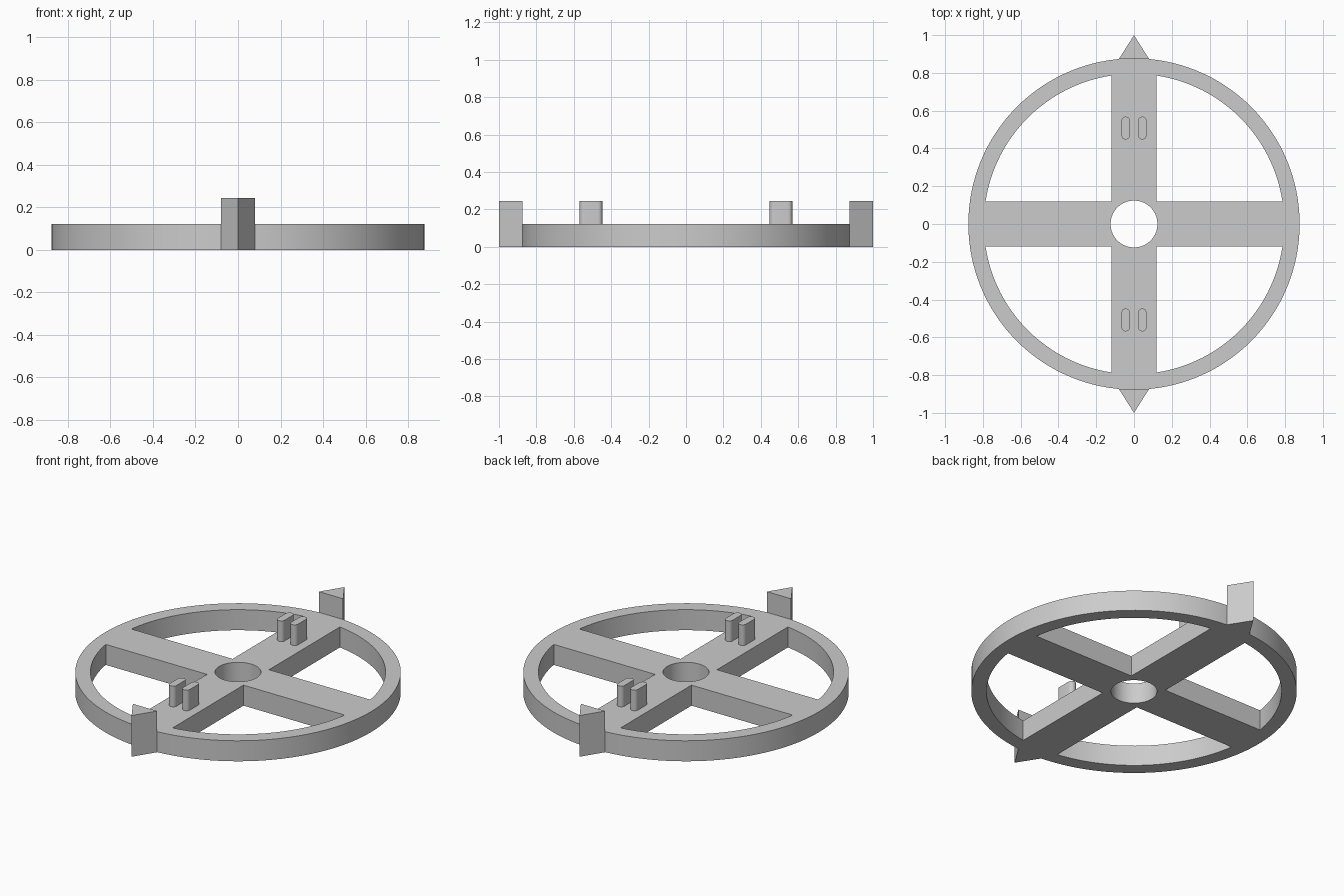
import bpy
import bmesh
from math import pi, sin, cos, asin, sqrt, radians

cube = bpy.data.objects.get("Cube")
if cube:
    bpy.data.objects.remove(cube, do_unlink=True)

OUTER, INNER, HUB = 0.877, 0.795, 0.124
SPOKE = 0.12            # half the width of a spoke
DISC_H, TALL_H = 0.122, 0.245

grey = bpy.data.materials.new("plain grey")
grey.use_nodes = True
grey.diffuse_color = (0.6, 0.6, 0.6, 1)
grey.node_tree.nodes["Principled BSDF"].inputs["Base Color"].default_value = (0.6, 0.6, 0.6, 1)


def arc(radius, start, end, steps, cx=0, cy=0):
    return [(cx + radius * cos(start + (end - start) * i / steps),
             cy + radius * sin(start + (end - start) * i / steps))
            for i in range(steps + 1)]


def circle(radius, steps):
    return arc(radius, 0, 2 * pi, steps)[:-1]


def turn(points, angle):
    return [(x * cos(angle) - y * sin(angle), x * sin(angle) + y * cos(angle)) for x, y in points]


def extrude_outlines(name, outlines, bottom, top):
    """Solid plate from closed outlines; inner outlines become holes."""
    curve = bpy.data.curves.new(name, 'CURVE')
    curve.dimensions = '2D'
    curve.fill_mode = 'BOTH'
    curve.extrude = (top - bottom) / 2
    for points in outlines:
        spline = curve.splines.new('POLY')
        spline.points.add(len(points) - 1)
        for p, (x, y) in zip(spline.points, points):
            p.co = (x, y, 0, 1)
        spline.use_cyclic_u = True
    obj = bpy.data.objects.new(name, curve)
    bpy.context.collection.objects.link(obj)
    bpy.ops.object.select_all(action='DESELECT')
    obj.select_set(True)
    bpy.context.view_layer.objects.active = obj
    bpy.ops.object.convert(target='MESH')
    obj = bpy.context.view_layer.objects.active

    bm = bmesh.new()
    bm.from_mesh(obj.data)
    bmesh.ops.remove_doubles(bm, verts=bm.verts, dist=0.0001)
    bmesh.ops.translate(bm, verts=bm.verts, vec=(0, 0, (bottom + top) / 2))
    bmesh.ops.recalc_face_normals(bm, faces=bm.faces)
    bm.to_mesh(obj.data)
    bm.free()
    obj.data.materials.clear()
    obj.data.materials.append(grey)
    bpy.ops.object.shade_smooth_by_angle(angle=radians(30))
    return obj


# Wheel: rim, four spokes and hub hole in one plate
a = asin(SPOKE / INNER)
window = [(SPOKE, SPOKE)] + arc(INNER, a, pi / 2 - a, 32)
windows = [turn(window, k * pi / 2) for k in range(4)]
extrude_outlines("spoked_wheel", [circle(OUTER, 128), circle(HUB, 64)] + windows, 0, DISC_H)

# Pointers on the rim and paired pegs on the front and back spokes
base_y = sqrt(OUTER ** 2 - 0.08 ** 2)
pointer = [(-0.08, base_y), (0.08, base_y), (0, 1)]
for side, angle in (("back", 0), ("front", pi)):
    extrude_outlines(side + "_pointer", [turn(pointer, angle)], 0, TALL_H)
    for hand, x in (("left", 0.044), ("right", -0.044)):
        y = 0.508 * cos(angle)
        slot = arc(0.0225, 0, pi, 12, x, y + 0.038) + arc(0.0225, pi, 2 * pi, 12, x, y - 0.038)
        extrude_outlines(f"{side}_{hand}_peg", [slot], DISC_H - 0.01, TALL_H)
